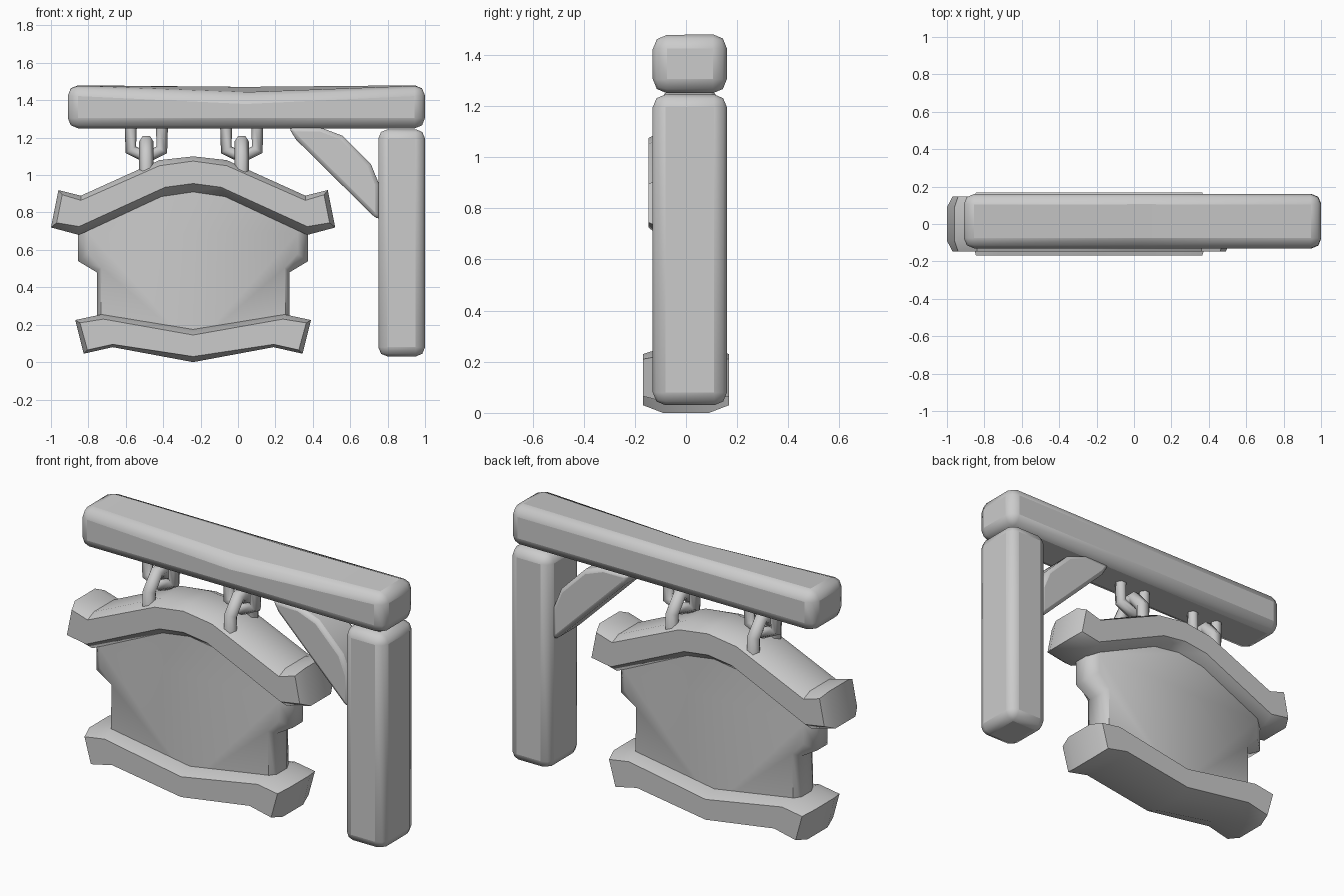
import bpy, bmesh
from math import radians

if "Cube" in bpy.data.objects:
    bpy.data.objects.remove(bpy.data.objects["Cube"])

CX = -0.24  # centre of the hanging sign


def finish(name, bm, bevel=0.0, segments=2, angle=35):
    bmesh.ops.recalc_face_normals(bm, faces=bm.faces)
    me = bpy.data.meshes.new(name)
    bm.to_mesh(me)
    bm.free()
    ob = bpy.data.objects.new(name, me)
    bpy.context.collection.objects.link(ob)
    if bevel:
        m = ob.modifiers.new("bevel", 'BEVEL')
        m.width, m.segments = bevel, segments
        m.limit_method, m.angle_limit = 'ANGLE', radians(25)
    bpy.ops.object.select_all(action='DESELECT')
    ob.select_set(True)
    bpy.context.view_layer.objects.active = ob
    bpy.ops.object.shade_smooth_by_angle(angle=radians(angle))
    return ob


def box(x0, x1, y0, y1, z0, z1):
    bm = bmesh.new()
    bmesh.ops.create_cube(bm, size=1)
    for v in bm.verts:
        v.co = ((x0 + x1) / 2 + v.co.x * (x1 - x0),
                (y0 + y1) / 2 + v.co.y * (y1 - y0),
                (z0 + z1) / 2 + v.co.z * (z1 - z0))
    return bm


def loft(rings):
    """Join x-z outlines placed at increasing y and cap both ends."""
    bm = bmesh.new()
    loops = [[bm.verts.new((x, y, z)) for x, z in pts] for y, pts in rings]
    n = len(loops[0])
    for a, b in zip(loops, loops[1:]):
        for i in range(n):
            j = (i + 1) % n
            bm.faces.new((a[i], a[j], b[j], b[i]))
    bm.faces.new(loops[0])
    bm.faces.new(loops[-1])
    return bm


def mirrored(half):
    """Half outline (centre top to centre bottom) to a full closed outline."""
    return ([(CX + x, z) for x, z in half] +
            [(CX - x, z) for x, z in reversed(half[1:-1])])


def layered(face, mid, depth, mid_depth):
    f, m = mirrored(face), mirrored(mid)
    return loft([(-depth, f), (-mid_depth, m), (mid_depth, m), (depth, f)])


def tube(name, pts, radius):
    cu = bpy.data.curves.new(name, 'CURVE')
    cu.dimensions = '3D'
    cu.bevel_depth, cu.bevel_resolution, cu.use_fill_caps = radius, 1, True
    sp = cu.splines.new('POLY')
    sp.points.add(len(pts) - 1)
    for p, c in zip(sp.points, pts):
        p.co = (*c, 1)
    ob = bpy.data.objects.new(name, cu)
    bpy.context.collection.objects.link(ob)


# Post
finish("post", box(0.75, 1.0, -0.13, 0.16, 0.03, 1.245), 0.05)

# Beam, worn down in the middle of its front top edge
bm = box(-0.91, 1.0, -0.13, 0.16, 1.25, 1.48)
bmesh.ops.bisect_plane(bm, geom=bm.verts[:] + bm.edges[:] + bm.faces[:],
                       plane_co=(0.04, 0, 0), plane_no=(1, 0, 0))
for v in bm.verts:
    if abs(v.co.x - 0.04) < 0.01 and v.co.y < 0 and v.co.z > 1.4:
        v.co.z -= 0.045
finish("beam", bm, 0.055)

# Diagonal brace
brace = [(0.27, 1.255), (0.44, 1.255), (0.56, 1.21), (0.71, 1.06),
         (0.755, 0.95), (0.755, 0.76), (0.72, 0.785), (0.31, 1.19)]
finish("brace", loft([(-0.09, brace), (0.12, brace)]), 0.03)

# Sign board with side lobes
board_mid = [(0, 1.0), (0.18, 0.98), (0.61, 0.76), (0.615, 0.68), (0.615, 0.54),
             (0.515, 0.48), (0.515, 0.15), (0, 0.08)]
board_face = [(0, 0.99), (0.17, 0.97), (0.56, 0.76), (0.56, 0.69), (0.56, 0.58),
              (0.49, 0.505), (0.495, 0.15), (0, 0.08)]
finish("sign_board", layered(board_face, board_mid, 0.09, 0.045), angle=60)

# Arched top rail
top_mid = [(0, 1.10), (0.18, 1.08), (0.60, 0.89), (0.72, 0.92),
           (0.76, 0.72), (0.61, 0.68), (0.17, 0.885), (0, 0.91)]
top_face = [(0, 1.075), (0.18, 1.05), (0.60, 0.865), (0.70, 0.895),
            (0.73, 0.745), (0.61, 0.725), (0.15, 0.935), (0, 0.955)]
finish("top_rail", layered(top_face, top_mid, 0.147, 0.09))

# Curved bottom rail
low_mid = [(0, 0.175), (0.49, 0.255), (0.63, 0.225),
           (0.585, 0.045), (0.43, 0.08), (0, 0.0)]
low_face = [(0, 0.145), (0.48, 0.23), (0.605, 0.21),
            (0.565, 0.065), (0.43, 0.095), (0, 0.03)]
finish("bottom_rail", layered(low_face, low_mid, 0.168, 0.09))

# Two pairs of interlocking hanger links
for side, x in (("left", -0.49), ("right", 0.02)):
    tube(side + "_beam_staple",
         [(x + dx, 0.01, z) for dx, z in
          ((-0.083, 1.28), (-0.083, 1.135), (0, 1.095), (0.083, 1.135), (0.083, 1.28))], 0.033)
    tube(side + "_sign_loop",
         [(x, y, z) for y, z in
          ((-0.095, 0.98), (-0.095, 1.10), (-0.03, 1.18), (0.03, 1.18), (0.095, 1.10), (0.095, 0.98))], 0.038)
